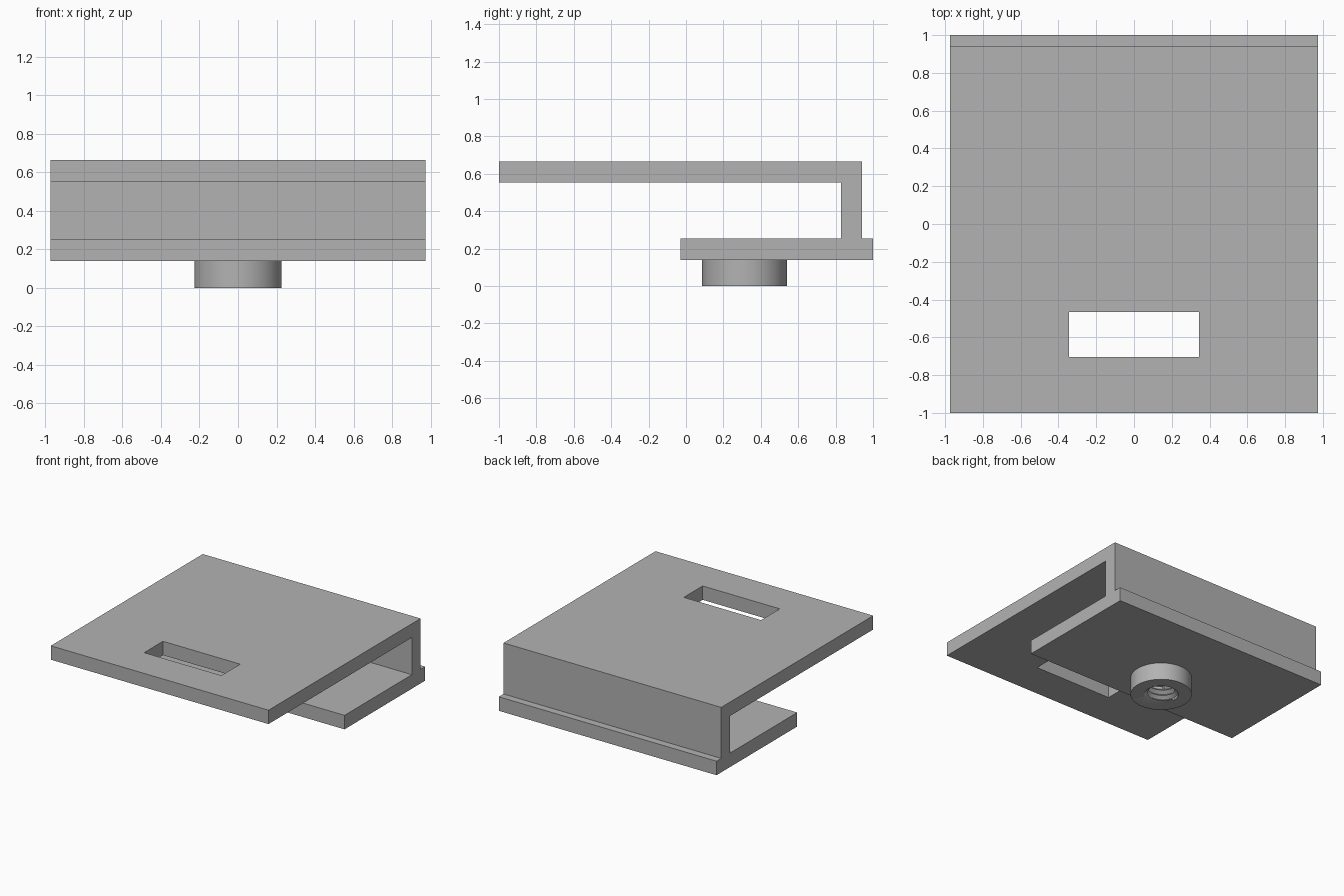
import bpy
import bmesh
from math import cos, sin, pi

cube = bpy.data.objects.get("Cube")
if cube:
    bpy.data.objects.remove(cube, do_unlink=True)

GREY = (0.448, 0.448, 0.448, 1)
grey = bpy.data.materials.new("plain_grey")
grey.diffuse_color = GREY
grey.use_nodes = True
grey.node_tree.nodes["Principled BSDF"].inputs["Base Color"].default_value = GREY


def make_object(name, bm):
    bmesh.ops.recalc_face_normals(bm, faces=bm.faces[:])
    mesh = bpy.data.meshes.new(name)
    bm.to_mesh(mesh)
    bm.free()
    mesh.materials.append(grey)
    obj = bpy.data.objects.new(name, mesh)
    bpy.context.collection.objects.link(obj)
    return obj


def activate(obj):
    bpy.ops.object.select_all(action="DESELECT")
    obj.select_set(True)
    bpy.context.view_layer.objects.active = obj


def extrude_profile(name, profile, half_width):
    """Extrude a (y, z) outline along x."""
    bm = bmesh.new()
    face = bm.faces.new([bm.verts.new((-half_width, y, z)) for y, z in profile])
    result = bmesh.ops.extrude_face_region(bm, geom=[face])
    moved = [v for v in result["geom"] if isinstance(v, bmesh.types.BMVert)]
    bmesh.ops.translate(bm, verts=moved, vec=(2 * half_width, 0, 0))
    return make_object(name, bm)


# Bracket: top plate, rear web and bottom plate as one folded section
bracket = extrude_profile("bracket", [
    (-1, 0.665), (0.94, 0.665), (0.94, 0.253), (1, 0.253),
    (1, 0.14), (-0.03, 0.14), (-0.03, 0.253), (0.83, 0.253),
    (0.83, 0.553), (-1, 0.553)], 0.973)

# Rectangular slot through the top plate
cutter = extrude_profile("slot_cutter", [
    (-0.705, 0.5), (-0.465, 0.5), (-0.465, 0.7), (-0.705, 0.7)], 0.345)
cutter.hide_render = True
cut = bracket.modifiers.new("slot", "BOOLEAN")
cut.operation = "DIFFERENCE"
cut.solver = "EXACT"
cut.object = cutter
activate(bracket)
bpy.ops.object.modifier_apply(modifier="slot")
bpy.data.objects.remove(cutter, do_unlink=True)

# Round boss with a threaded hole
SIDES, CENTRE_Y, HEIGHT = 64, 0.313, 0.14
OUTER, ROOT, CREST, PITCH = 0.227, 0.127, 0.1, 0.045
bm = bmesh.new()


def point(i, radius, z):
    a = 2 * pi * i / SIDES
    return bm.verts.new((radius * cos(a), CENTRE_Y + radius * sin(a), z))


def skin(rows):
    """Join neighbouring rows of points with quads."""
    for low, high in zip(rows, rows[1:]):
        for i in range(SIDES):
            bm.faces.new((low[i], low[i + 1], high[i + 1], high[i]))


# Outer wall and flat end ring
skin([[point(i, r, z) for i in range(SIDES + 1)]
      for r, z in ((OUTER, HEIGHT), (OUTER, 0), (ROOT, 0))])

# Helical thread, clipped to the ends of the hole
thread = []
for k in range(-3, 9):
    row = []
    for i in range(SIDES + 1):
        z = PITCH * (k / 2 + i / SIDES)
        inside = 0 < z < HEIGHT
        radius = CREST if inside and k % 2 else ROOT
        row.append(point(i, radius, min(max(z, 0), HEIGHT)))
    thread.append(row)
skin(thread)
bmesh.ops.remove_doubles(bm, verts=bm.verts[:], dist=0.0002)
bmesh.ops.dissolve_degenerate(bm, edges=bm.edges[:], dist=0.0001)
boss = make_object("threaded_boss", bm)
activate(boss)
bpy.ops.object.shade_smooth_by_angle(angle=pi / 6)
